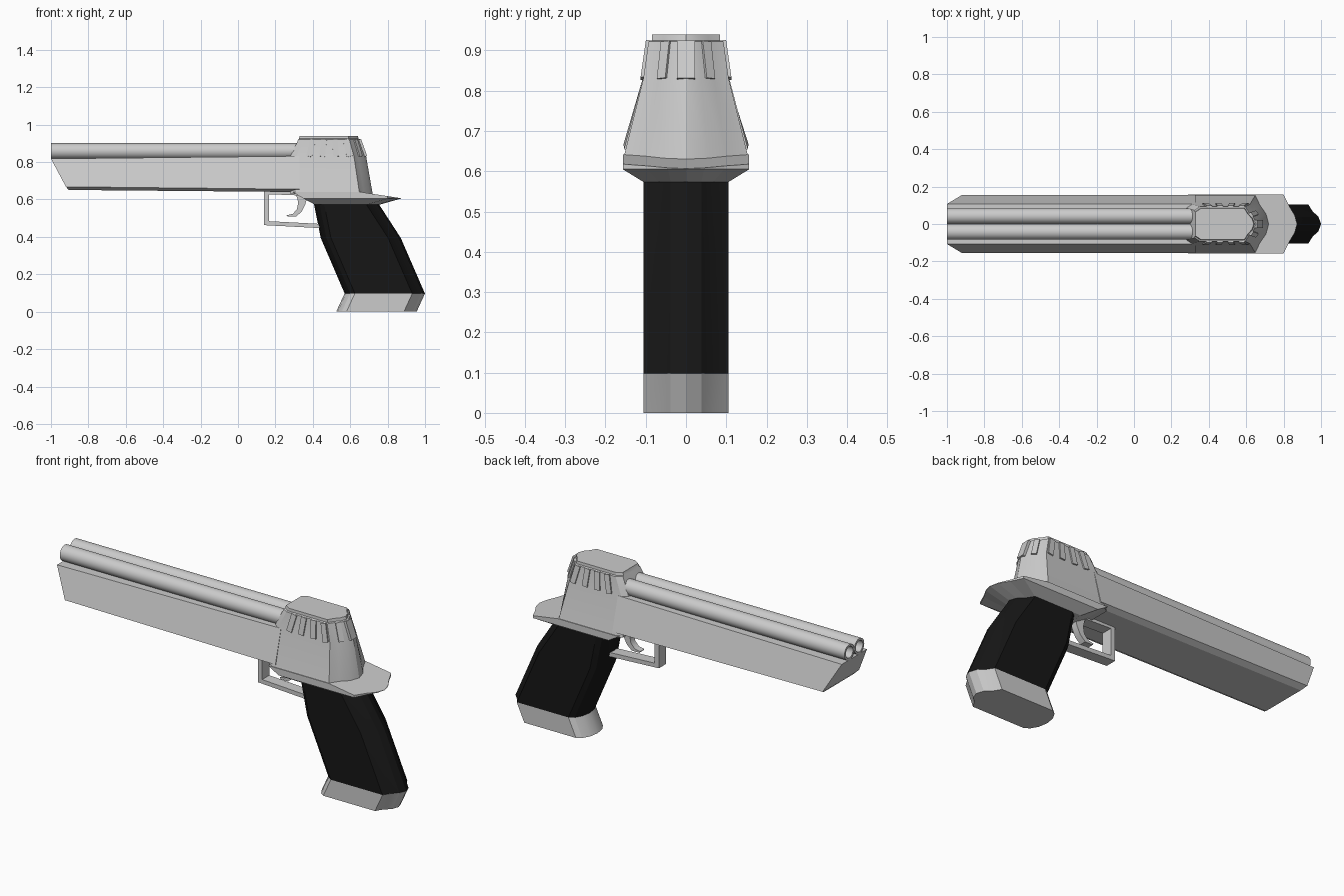
import bpy, bmesh, math
from mathutils import Vector

if "Cube" in bpy.data.objects:
    bpy.data.objects.remove(bpy.data.objects["Cube"])

black = bpy.data.materials.new("black_grip")
black.diffuse_color = (0.008, 0.008, 0.008, 1)
black.use_nodes = True
black.node_tree.nodes["Principled BSDF"].inputs["Base Color"].default_value = black.diffuse_color


def finish(name, bm, mat=None, smooth=None):
    bmesh.ops.remove_doubles(bm, verts=bm.verts, dist=1e-5)
    bmesh.ops.recalc_face_normals(bm, faces=bm.faces)
    mesh = bpy.data.meshes.new(name)
    bm.to_mesh(mesh)
    bm.free()
    obj = bpy.data.objects.new(name, mesh)
    bpy.context.collection.objects.link(obj)
    if mat:
        mesh.materials.append(mat)
    if smooth:
        bpy.ops.object.select_all(action='DESELECT')
        obj.select_set(True)
        bpy.context.view_layer.objects.active = obj
        bpy.ops.object.shade_smooth_by_angle(angle=math.radians(smooth))
    return obj


def loft(name, halves, mat=None, smooth=None):
    """Skin half outlines (y >= 0), mirrored across y, with strip caps."""
    bm = bmesh.new()
    n = len(halves[0])
    rings = []
    for half in halves:
        pts = list(half) + [(x, -y, z) for x, y, z in reversed(half)]
        rings.append([bm.verts.new(p) for p in pts])
    for a, b in zip(rings, rings[1:]):
        for i in range(2 * n):
            j = (i + 1) % (2 * n)
            bm.faces.new((a[i], a[j], b[j], b[i]))
    for r in (rings[0], rings[-1]):
        for i in range(n - 1):
            bm.faces.new((r[i], r[i + 1], r[2 * n - 2 - i], r[2 * n - 1 - i]))
    return finish(name, bm, mat, smooth)


def prism(name, profile, half_width, smooth=None):
    """Extrude an x-z profile across y."""
    bm = bmesh.new()
    f = bm.faces.new([bm.verts.new((x, -half_width, z)) for x, z in profile])
    ext = bmesh.ops.extrude_face_region(bm, geom=[f])["geom"]
    bmesh.ops.translate(bm, vec=(0, 2 * half_width, 0),
                        verts=[v for v in ext if isinstance(v, bmesh.types.BMVert)])
    return finish(name, bm, None, smooth)


# Twin hollow barrels
for name, y in (("barrel_left", 0.042), ("barrel_right", -0.042)):
    bm = bmesh.new()
    prof = [(0.34, 0), (0.34, 0.042), (-1, 0.042), (-1, 0.03), (-0.8, 0.03), (-0.8, 0)]
    vs = [bm.verts.new((x, y, 0.859 + r)) for x, r in prof]
    es = [bm.edges.new(p) for p in zip(vs, vs[1:])]
    bmesh.ops.spin(bm, geom=vs + es, cent=(0, y, 0.859), axis=(1, 0, 0),
                   angle=2 * math.pi, steps=28)
    finish(name, bm, None, 35)

# Long frame under the barrels
loft("frame", [
    [(-1, 0.107, 0.818), (-0.92, 0.155, 0.668), (-0.905, 0.125, 0.651)],
    [(0.33, 0.107, 0.832), (0.33, 0.154, 0.655), (0.33, 0.125, 0.64)]])


# Receiver: tapered housing with a rounded back
def housing(z, f, s, b, w):
    d = b - s
    return [(f, 0, z), (f, w - 0.02, z), (f + 0.03, w, z), (s, w, z),
            (s + 0.35 * d, 0.65 * w, z), (s + 0.8 * d, 0.35 * w, z), (b, 0, z)]


loft("receiver", [housing(0.63, 0.28, 0.65, 0.72, 0.156),
                  housing(0.83, 0.28, 0.62, 0.685, 0.106),
                  housing(0.922, 0.323, 0.595, 0.652, 0.093),
                  housing(0.925, 0.325, 0.592, 0.645, 0.085),
                  housing(0.94, 0.33, 0.59, 0.64, 0.084)], None, 25)


# Raised cooling ribs around the receiver
def rib(name, top, bottom, out, width=0.03):
    t, b, o = Vector(top), Vector(bottom), Vector(out).normalized()
    side = (t - b).cross(o).normalized() * width / 2
    bm = bmesh.new()
    bmesh.ops.create_cube(bm, size=2)
    for v in bm.verts:
        x, y, z = v.co
        v.co = (t if z > 0 else b) + side * x + o * (0.007 if y > 0 else -0.012)
    finish(name, bm)


for i, (xt, xb) in enumerate([(0.402, 0.38), (0.46, 0.45), (0.517, 0.525), (0.575, 0.597)]):
    for s in (1, -1):
        rib(f"side_rib_{i}_{s}", (xt, s * 0.093, 0.922), (xb, s * 0.106, 0.83), (0, s, 0.1))
for s in (1, -1):
    rib(f"rear_rib_{s}", (0.626, s * 0.048, 0.922), (0.654, s * 0.058, 0.83), (1, s * 0.75, 0.2), 0.026)
rib("rear_rib_centre", (0.651, 0, 0.922), (0.684, 0, 0.83), (1, 0, 0.3), 0.045)

# Flared flange with a drooping tail
tail = [(0, 0), (0, 0.157), (0.3, 0.157), (0.45, 0.157), (0.48, 0.095), (0.51, 0.045), (0.522, 0)]


def flange(front, z_at):
    pts = [(0.35 + x, y) for x, y in tail]
    pts[0], pts[1] = (front, 0), (front, 0.157)
    return [(x, y, z_at(x)) for x, y in pts]


def grip_ring(z, f, b):
    front = [(0, 0), (0.008, 0.05), (0.03, 0.088), (0.055, 0.105)]
    back = [(-0.068, 0.105), (-0.045, 0.068), (-0.013, 0.038), (0, 0)]
    return [(f + x, y, z) for x, y in front] + [(b + x, y, z) for x, y in back]


low = [(0.41, 0), (0.41, 0.105), (0.6, 0.105), (0.69, 0.105), (0.715, 0.068), (0.745, 0.038), (0.76, 0)]
loft("flange", [flange(0.29, lambda x: 0.641 - max(0, x - 0.65) * 0.155),
                flange(0.35, lambda x: 0.605),
                [(x, y, 0.573) for x, y in low]])

# Grip and its base cap
loft("grip", [grip_ring(0.58, 0.405, 0.75), grip_ring(0.395, 0.442, 0.87),
              grip_ring(0.098, 0.57, 0.999)], black, 25)
loft("grip_base", [grip_ring(0.098, 0.57, 1.0), grip_ring(0, 0.525, 0.955)], None, 25)

# Trigger guard and trigger
prism("trigger_guard", [(0.14, 0.65), (0.14, 0.463), (0.44, 0.447), (0.43, 0.47),
                        (0.165, 0.484), (0.165, 0.628), (0.32, 0.622), (0.32, 0.65)], 0.03)
prism("trigger", [(0.31, 0.63), (0.322, 0.585), (0.315, 0.548), (0.293, 0.523), (0.26, 0.516),
                  (0.265, 0.508), (0.31, 0.508), (0.34, 0.535), (0.36, 0.575), (0.375, 0.63)],
      0.018, 40)
